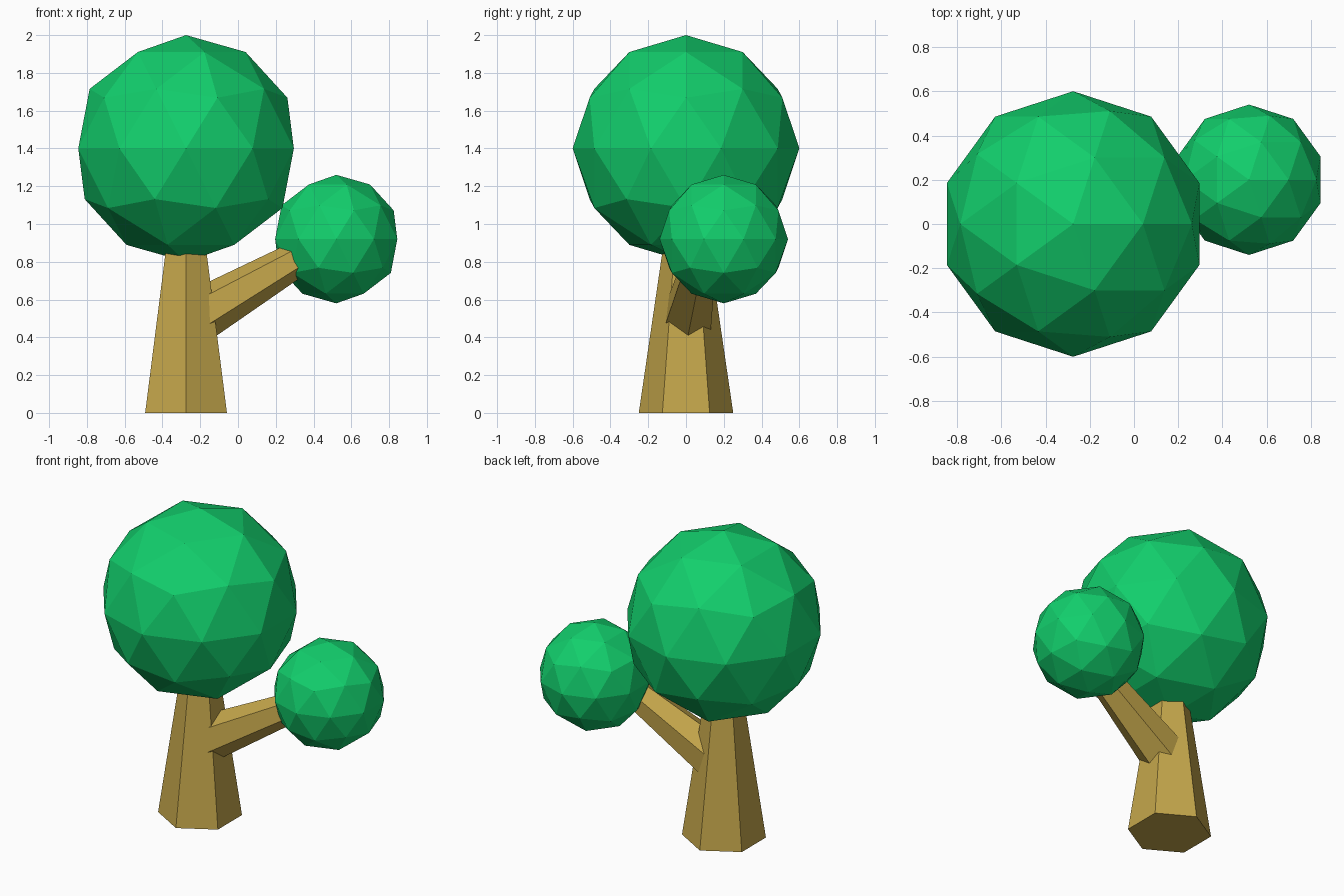
import bpy
from math import radians, cos, sin
from mathutils import Vector, Matrix

if "Cube" in bpy.data.objects:
    bpy.data.objects.remove(bpy.data.objects["Cube"])


def material(name, color):
    mat = bpy.data.materials.new(name)
    mat.diffuse_color = (*color, 1)
    mat.use_nodes = True
    mat.node_tree.nodes["Principled BSDF"].inputs["Base Color"].default_value = mat.diffuse_color
    return mat


wood = material("wood", (0.55, 0.38, 0.07))
leaves = material("leaves", (0.006, 0.62, 0.15))


def finish(name, mat):
    obj = bpy.context.object
    obj.name = name
    obj.data.materials.append(mat)
    return obj


def crown(name, center, radius):
    bpy.ops.mesh.primitive_ico_sphere_add(subdivisions=2, radius=radius, location=center)
    return finish(name, leaves)


def limb(name, start, end, r1, r2, twist=None):
    """Six-sided tapered limb; twist turns one edge away from the underside."""
    start, end = Vector(start), Vector(end)
    axis = end - start
    bpy.ops.mesh.primitive_cone_add(vertices=6, radius1=r1, radius2=r2, depth=axis.length)
    obj = finish(name, wood)
    z = axis.normalized()
    y = Vector((0, 1, 0))
    if twist is not None:
        side = Vector((0, 0, 1)).cross(z).normalized()
        down = side.cross(z).normalized()
        if down.z > 0:
            down = -down
        y = down * cos(twist) + side * sin(twist)
    rot = Matrix((y.cross(z), y, z)).transposed().to_4x4()
    obj.matrix_world = Matrix.Translation((start + end) / 2) @ rot
    return obj


# Trunk and side branch
limb("trunk", (-0.275, 0, 0), (-0.275, 0, 0.9), 0.25, 0.118)
limb("branch", (-0.275, 0.005, 0.475), (0.413, 0.092, 0.873), 0.147, 0.083, radians(-6))

# Leaf crowns
crown("large_crown", (-0.275, 0, 1.4), 0.6)
crown("small_crown", (0.52, 0.2, 0.92), 0.34)
